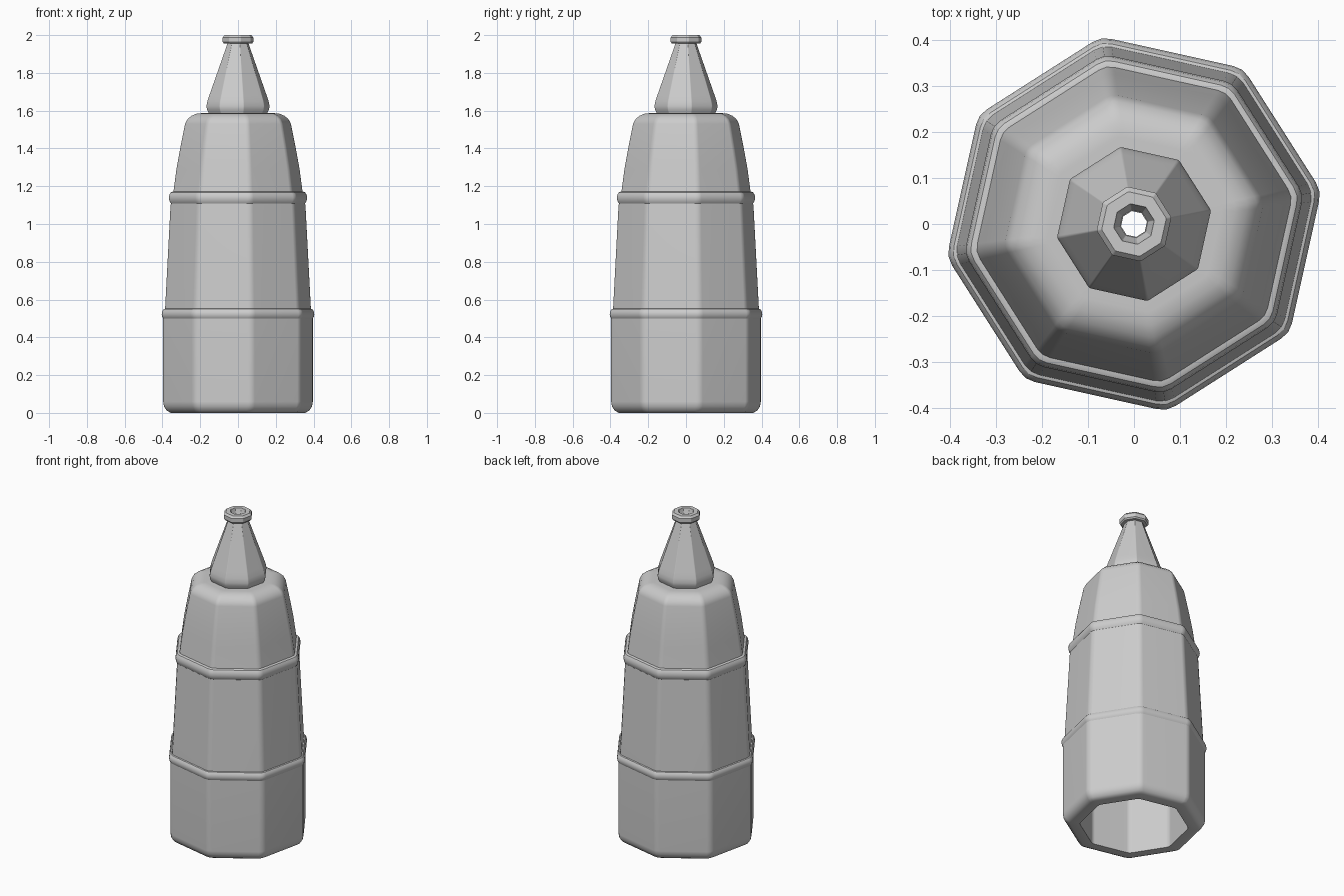
import bpy, bmesh, math
from mathutils import Vector

if "Cube" in bpy.data.objects:
    bpy.data.objects.remove(bpy.data.objects["Cube"])

grey = bpy.data.materials.new("plain_grey")
grey.diffuse_color = (0.6, 0.6, 0.6, 1)
grey.use_nodes = True
grey.node_tree.nodes["Principled BSDF"].inputs["Base Color"].default_value = grey.diffuse_color
TURN = math.radians(10)


def octagon(cut):
    """Turned octagon with eased corners, scaled so its half width is 1."""
    c = [Vector((math.cos(TURN + i * math.pi / 4), math.sin(TURN + i * math.pi / 4)))
         for i in range(8)]
    if cut:
        pts = []
        for i in range(8):
            p, a, b = c[i], c[i - 1], c[(i + 1) % 8]
            p0, p2 = p.lerp(a, cut), p.lerp(b, cut)
            pts += [p0, (p0 + 2 * p + p2) / 4, p2]
        c = pts
    w = max(p.x for p in c)
    return [p / w for p in c]


def loft(name, profile, cut):
    """Sweep a closed (half width, height) profile around the octagon."""
    bm = bmesh.new()
    outline = octagon(cut)
    n = len(outline)
    rings = [[bm.verts.new((p.x * r, p.y * r, z)) for p in outline] for r, z in profile]
    for k, low in enumerate(rings):
        high = rings[(k + 1) % len(rings)]
        for i in range(n):
            j = (i + 1) % n
            bm.faces.new((low[i], low[j], high[j], high[i]))
    bmesh.ops.recalc_face_normals(bm, faces=bm.faces)
    for f in bm.faces:
        f.smooth = True
    mesh = bpy.data.meshes.new(name)
    bm.to_mesh(mesh)
    bm.free()
    mesh.set_sharp_from_angle(angle=math.radians(32))
    mesh.materials.append(grey)
    ob = bpy.data.objects.new(name, mesh)
    bpy.context.collection.objects.link(ob)
    mod = ob.modifiers.new("flat_panels", 'WEIGHTED_NORMAL')
    mod.keep_sharp = True
    return ob


# hollow bottle body, open at the bottom and under the nozzle
loft("bottle_body", [
    (0.355, 0), (0.378, 0.012), (0.392, 0.035), (0.396, 0.06), (0.396, 0.50),
    (0.386, 0.55), (0.357, 1.10), (0.342, 1.17), (0.326, 1.29), (0.306, 1.40),
    (0.280, 1.53), (0.267, 1.555), (0.246, 1.573), (0.22, 1.584), (0.19, 1.587), (0.10, 1.587),
    (0.10, 1.54), (0.17, 1.52), (0.23, 1.45), (0.28, 1.10), (0.30, 0.50), (0.30, 0)], 0.07)

# rounded bands around the body
for name, r, z, h in (("lower_band", 0.404, 0.523, 0.03),
                      ("upper_band", 0.366, 1.138, 0.034)):
    d = 0.022
    arc = [(r - d + d * math.cos(t), z + h * math.sin(t))
           for t in (math.pi * (k / 6 - 0.5) for k in range(7))]
    loft(name, [(r - 0.04, z - h)] + arc + [(r - 0.04, z + h)], 0.07)

# tapered nozzle
loft("nozzle", [
    (0.10, 1.583), (0.153, 1.583), (0.164, 1.605), (0.167, 1.625), (0.162, 1.65),
    (0.152, 1.68), (0.054, 1.96), (0.028, 1.96), (0.09, 1.66)], 0.03)

# lip at the tip with a flared hole
loft("nozzle_lip", [
    (0.028, 1.955), (0.074, 1.955), (0.081, 1.963), (0.081, 1.988), (0.070, 2.0),
    (0.044, 2.0), (0.040, 1.985)], 0.04)
